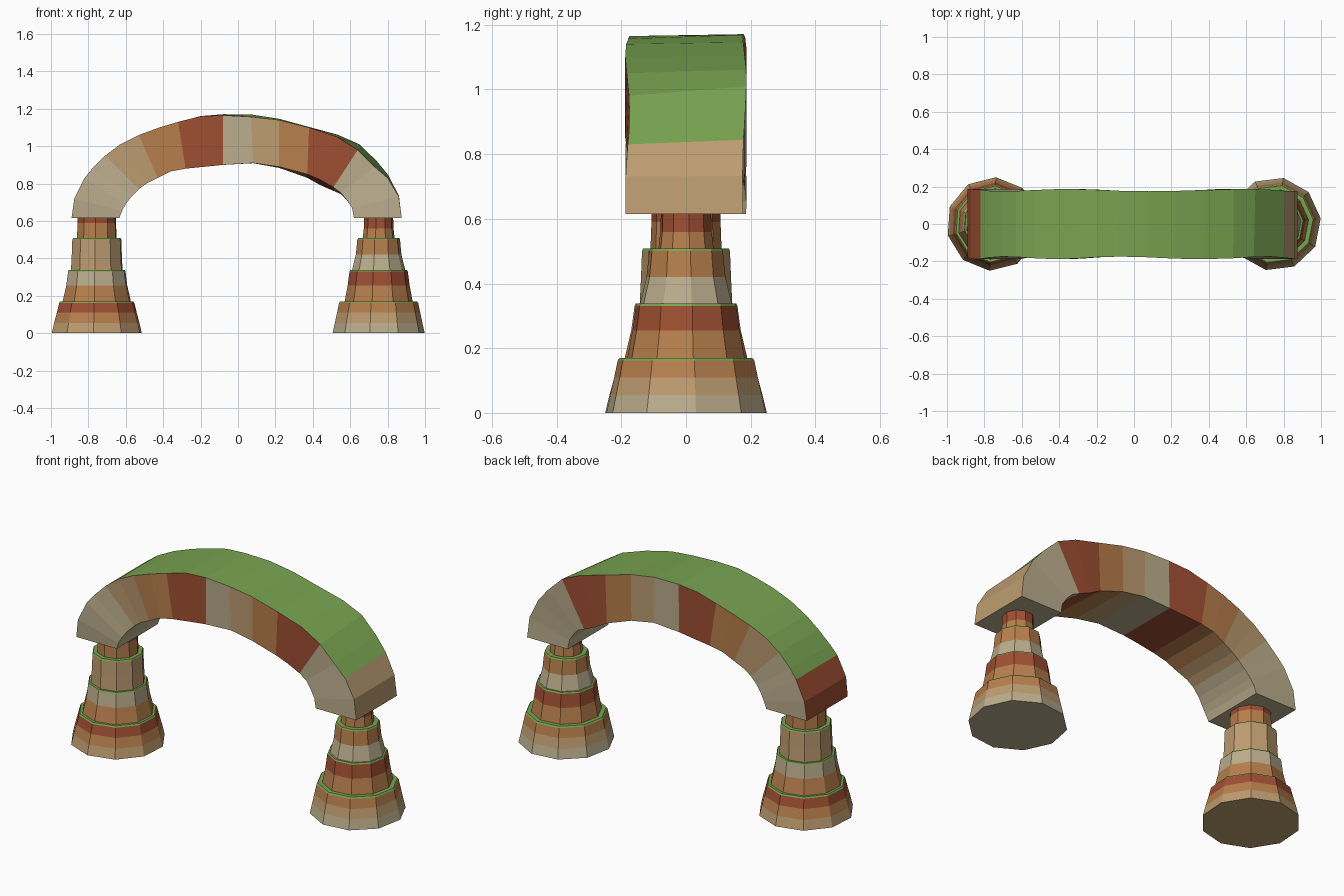
import bpy, bmesh
from math import sin, cos, radians, exp

if "Cube" in bpy.data.objects:
    bpy.data.objects.remove(bpy.data.objects["Cube"])

COLOURS = {"cream": (186, 172, 140), "tan": (188, 155, 112), "orange": (182, 126, 78),
           "red": (158, 80, 54), "green": (120, 162, 82)}
NAMES = list(COLOURS)
MATS = []
for name, rgb in COLOURS.items():
    m = bpy.data.materials.new(name)
    m.diffuse_color = [(c / 255) ** 2.2 for c in rgb] + [1]
    m.use_nodes = True
    m.node_tree.nodes["Principled BSDF"].inputs["Base Color"].default_value = m.diffuse_color
    MATS.append(m)


def finish(bm, name):
    bmesh.ops.recalc_face_normals(bm, faces=bm.faces)
    mesh = bpy.data.meshes.new(name)
    bm.to_mesh(mesh)
    bm.free()
    for m in MATS:
        mesh.materials.append(m)
    bpy.context.collection.objects.link(bpy.data.objects.new(name, mesh))


def face(bm, verts, colour):
    bm.faces.new(verts).material_index = NAMES.index(colour)


# Stepped pillar: rings of (z, radius, colour of the band above the ring)
def pillar(name, x, turn, rings, sides=10):
    bm = bmesh.new()
    loops = []
    for z, r, _ in rings:
        angles = [radians(turn + 360 * i / sides) for i in range(sides)]
        loops.append([bm.verts.new((x + r * cos(a), r * 1.01 * sin(a), z)) for a in angles])
    face(bm, loops[0], rings[0][2])
    for a, b, ring in zip(loops, loops[1:], rings):
        for i in range(sides):
            j = (i + 1) % sides
            face(bm, (a[i], a[j], b[j], b[i]), ring[2])
    face(bm, loops[-1], "orange")
    finish(bm, name)


pillar("left_pillar", -0.755, 14, [
    (0, .248, "tan"), (.055, .235, "orange"), (.11, .22, "red"), (.162, .207, "green"),
    (.17, .202, "green"), (.17, .188, "orange"), (.255, .168, "cream"), (.33, .158, "green"),
    (.338, .154, "green"), (.338, .142, "tan"), (.42, .138, "tan"), (.50, .135, "green"),
    (.508, .131, "green"), (.508, .109, "orange"), (.59, .106, "red"), (.625, .106, "red")])
pillar("right_pillar", 0.752, 7, [
    (0, .248, "cream"), (.055, .236, "tan"), (.11, .224, "orange"), (.162, .213, "green"),
    (.17, .207, "green"), (.17, .183, "orange"), (.255, .167, "red"), (.33, .157, "green"),
    (.338, .153, "green"), (.338, .143, "cream"), (.42, .123, "orange"), (.50, .115, "green"),
    (.508, .111, "green"), (.508, .086, "orange"), (.56, .08, "red"), (.625, .078, "red")])

# Arch stations: outer x, outer z, inner x, inner z
STATIONS = [
    (-.89, .615, -.635, .615), (-.875, .72, -.62, .655), (-.82, .83, -.60, .69),
    (-.78, .88, -.57, .73), (-.71, .95, -.53, .77), (-.63, 1.01, -.49, .80),
    (-.53, 1.06, -.43, .83), (-.42, 1.10, -.36, .865), (-.32, 1.13, -.28, .88),
    (-.20, 1.16, -.18, .89), (-.08, 1.165, -.08, .90), (.07, 1.157, .08, .91),
    (.22, 1.14, .22, .89), (.38, 1.10, .37, .85), (.53, 1.05, .44, .82),
    (.64, .98, .51, .78), (.73, .89, .55, .75), (.80, .83, .58, .715),
    (.86, .73, .61, .67), (.875, .615, .62, .615)]
BLOCKS = (["cream"] * 4 + ["tan"] * 2 + ["orange"] * 2 + ["red"] * 2 + ["cream", "tan", "orange"]
          + ["red"] * 2 + ["cream"] * 4)

bm = bmesh.new()
loops = []
for k, (ox, oz, ix, iz) in enumerate(STATIONS):
    front = -.181 - .007 * sin(k * 1.1)
    back = .181 + .006 * sin(k * 0.9 + 1)
    # The back edge bulges up near the right shoulder and sags beneath it
    up = .035 * exp(-((k - 15.6) / 1.5) ** 2) + .012 * exp(-((k - 11) / 1.2) ** 2)
    down = .028 * exp(-((k - 14) / 1.6) ** 2)
    loops.append([bm.verts.new(p) for p in (
        (ox, front, oz), (ox + up * .3, back, oz + up),
        (ix, back, iz - down), (ix, front, iz))])
face(bm, loops[0], "cream")
face(bm, loops[-1], "cream")
for k, colour in enumerate(BLOCKS):
    a, b = loops[k], loops[k + 1]
    # Grass on the crown, bare rock on the steep ends
    top = "red" if k < 2 else "tan" if k > 16 else "green"
    for i, c in enumerate((top, colour, colour, colour)):
        j = (i + 1) % 4
        face(bm, (a[i], a[j], b[j], b[i]), c)
finish(bm, "arch_span")
